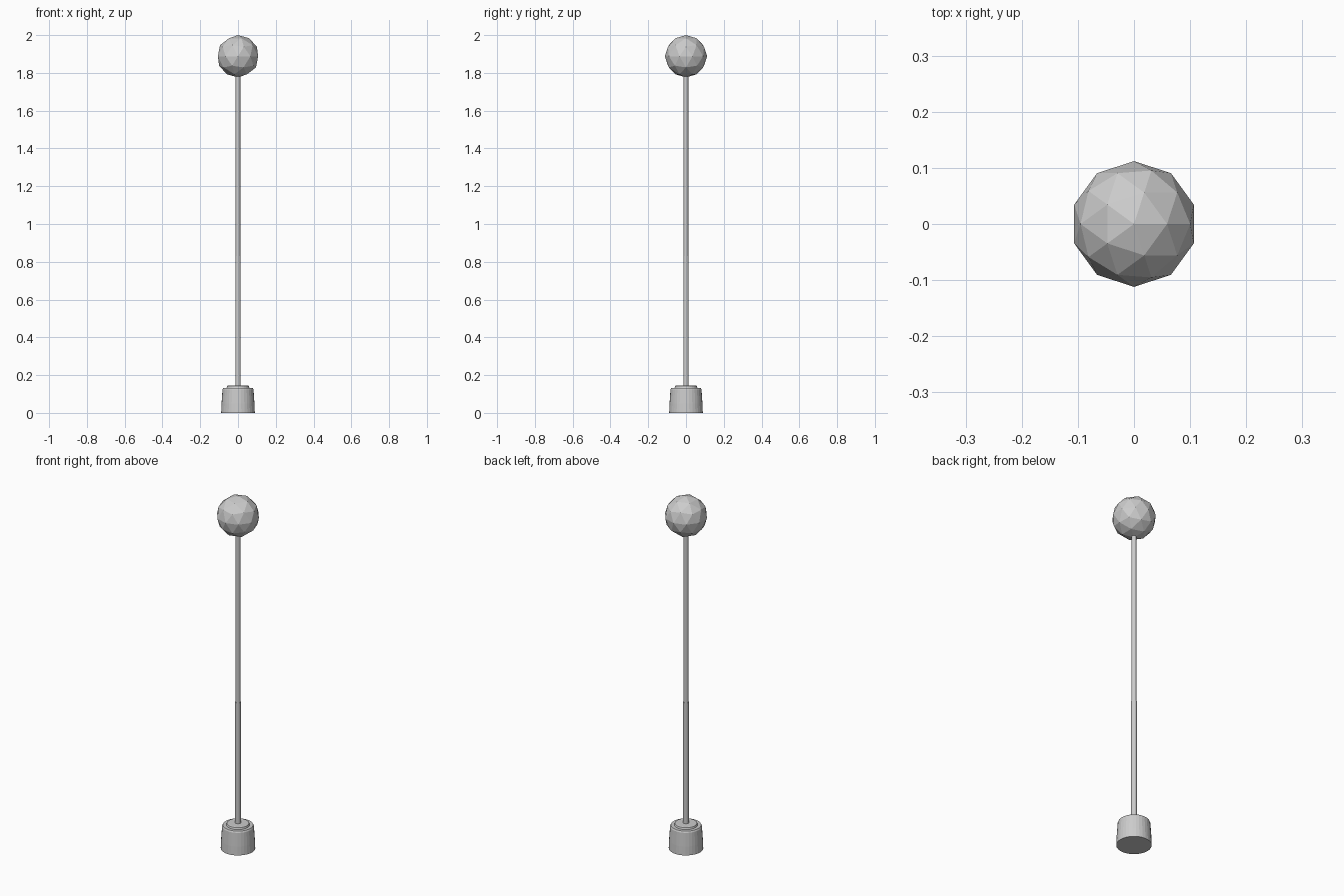
import bpy, bmesh
from math import sin, cos, pi

if "Cube" in bpy.data.objects:
    bpy.data.objects.remove(bpy.data.objects["Cube"])


def lathe(name, profile, sides):
    """Closed solid of revolution from (radius, height) points, bottom to top."""
    bm = bmesh.new()
    rings = [[bm.verts.new((r * cos(2 * pi * i / sides), r * sin(2 * pi * i / sides), z))
              for i in range(sides)] for r, z in profile]
    for a, b in zip(rings, rings[1:]):
        for i in range(sides):
            j = (i + 1) % sides
            bm.faces.new((a[i], a[j], b[j], b[i]))
    bm.faces.new(rings[0][::-1])
    bm.faces.new(rings[-1])
    mesh = bpy.data.meshes.new(name)
    bm.to_mesh(mesh)
    bm.free()
    obj = bpy.data.objects.new(name, mesh)
    bpy.context.collection.objects.link(obj)
    return obj


# Tapered weighted base with a raised disc on top
lathe("base", [(0.089, 0), (0.087, 0.05), (0.082, 0.125), (0.078, 0.133),
               (0.060, 0.133), (0.057, 0.143), (0.052, 0.145)], 32)

# Two-section pole, the upper one slightly thinner
lathe("lower_pole", [(0.0145, 0.14), (0.0145, 0.83)], 16)
lathe("upper_pole", [(0.0130, 0.82), (0.0130, 1.80)], 16)

# Faceted ball on top
bpy.ops.mesh.primitive_ico_sphere_add(subdivisions=2, radius=0.112, location=(0, 0, 1.888))
bpy.context.object.name = "ball"
